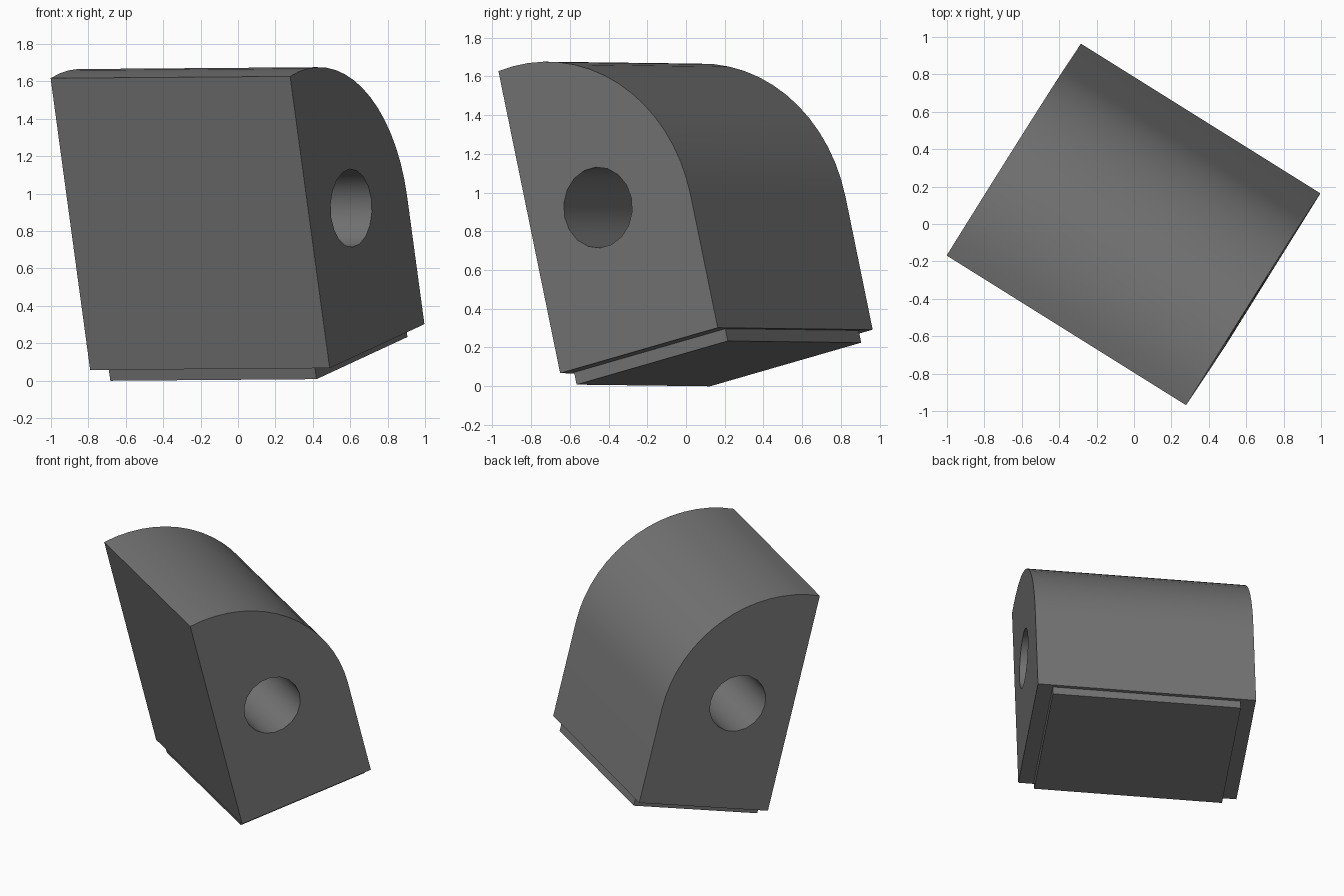
import bpy, bmesh, math
from mathutils import Matrix, Vector

if "Cube" in bpy.data.objects:
    bpy.data.objects.remove(bpy.data.objects["Cube"])

# Tilted frame: x = along the block, y = depth, z = up the block
e = Vector((1.28, -0.80, 0.01)).normalized()
v = e.cross(Vector((0.505, 0.815, 0.235))).normalized()
u = v.cross(e)
FRAME = Matrix.Translation((0.49, -0.65, 0.067)) @ Matrix((e, u, v)).transposed().to_4x4()
LENGTH, DEPTH, HEIGHT = 1.51, 0.987, 1.606

# Dark grey finish
dark = bpy.data.materials.new("dark_grey")
dark.diffuse_color = (0.174, 0.174, 0.174, 1)
dark.use_nodes = True
dark.node_tree.nodes["Principled BSDF"].inputs["Base Color"].default_value = dark.diffuse_color


def extrude_profile(name, points, x0, x1):
    """Solid from a (depth, height) outline swept along the block."""
    bm = bmesh.new()
    face = bm.faces.new([bm.verts.new((x0, p, q)) for p, q in points])
    new = bmesh.ops.extrude_face_region(bm, geom=[face])["geom"]
    verts = [g for g in new if isinstance(g, bmesh.types.BMVert)]
    bmesh.ops.translate(bm, verts=verts, vec=(x1 - x0, 0, 0))
    if len(bm.faces) < len(points) + 2:  # close the starting end
        bm.faces.new([w for w in bm.verts if w not in verts])
    bmesh.ops.recalc_face_normals(bm, faces=bm.faces)
    bm.transform(FRAME)
    mesh = bpy.data.meshes.new(name)
    bm.to_mesh(mesh)
    bm.free()
    mesh.materials.append(dark)
    obj = bpy.data.objects.new(name, mesh)
    bpy.context.collection.objects.link(obj)
    return obj


def arc(cy, cz, r, a0, a1, n):
    return [(cy + r * math.cos(a0 + (a1 - a0) * i / n),
             cz + r * math.sin(a0 + (a1 - a0) * i / n)) for i in range(n + 1)]


# Main block with a large rounded back shoulder
R = 0.905
cy = DEPTH - R
cz = HEIGHT - math.sqrt(R * R - cy * cy)
end = math.pi - math.acos(cy / R)
block = extrude_profile("rounded_block",
                        [(0, 0), (DEPTH, 0)] + arc(cy, cz, R, 0, end, 16),
                        -LENGTH, 0)

# Round hole through the length of the block
hole = extrude_profile("hole_cutter",
                       arc(0.424, 0.777, 0.209, 0.0, 2 * math.pi, 18)[:-1],
                       -LENGTH - 0.2, 0.2)
hole.hide_render = True
cut = block.modifiers.new("hole", 'BOOLEAN')
cut.operation = 'DIFFERENCE'
cut.solver = 'EXACT'
cut.object = hole
bpy.context.view_layer.objects.active = block
block.select_set(True)
bpy.ops.object.modifier_apply(modifier=cut.name)
bpy.data.objects.remove(hole)
bpy.ops.object.shade_smooth_by_angle(angle=math.radians(30))

# Thin inset plate under the block
extrude_profile("base_plate",
                [(0.02, -0.065), (0.967, -0.065), (0.967, 0), (0.02, 0)],
                -LENGTH + 0.105, -0.105)
